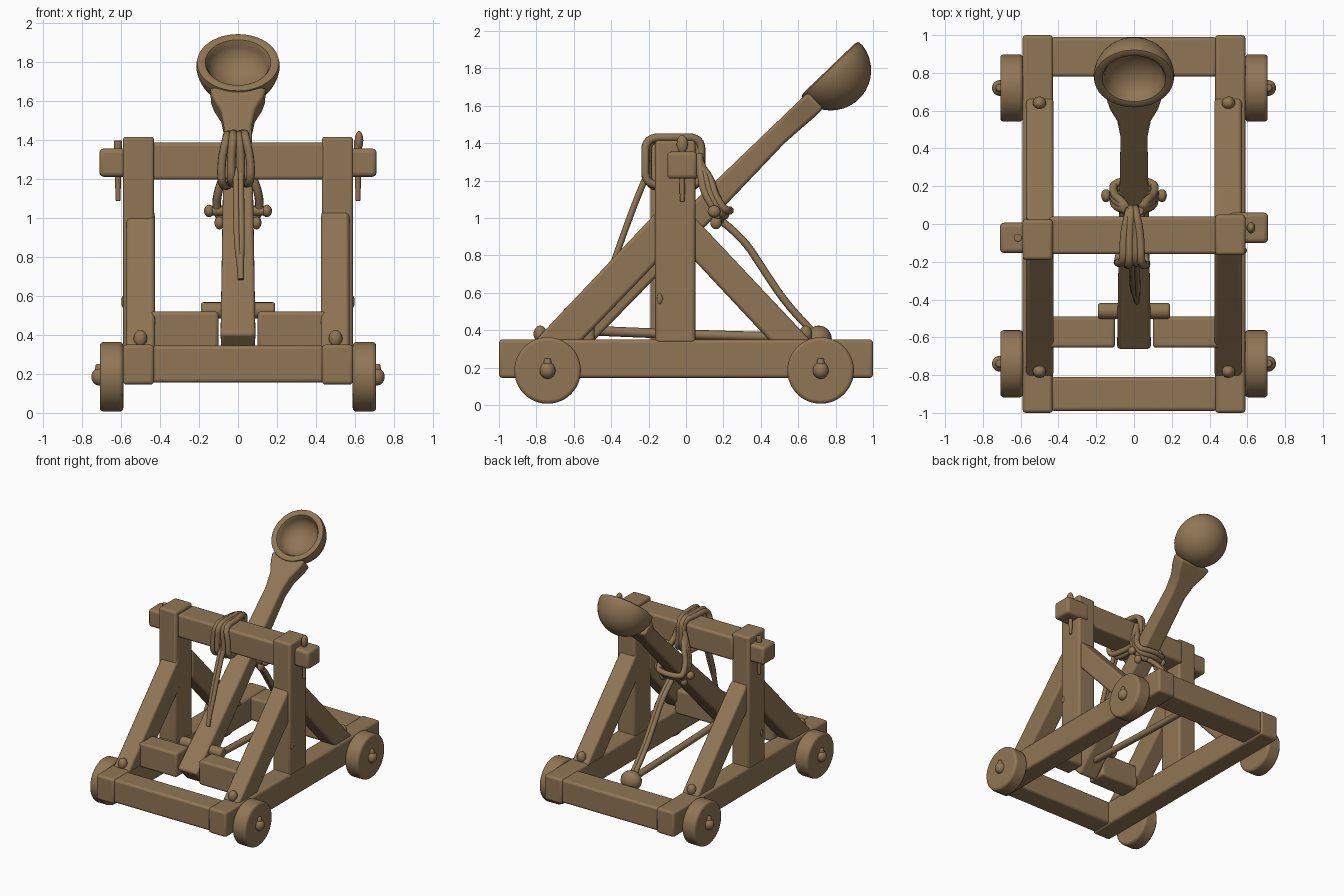
import bpy, bmesh, math
from mathutils import Matrix, Vector

if "Cube" in bpy.data.objects:
    bpy.data.objects.remove(bpy.data.objects["Cube"])

wood = bpy.data.materials.new("brown_wood")
wood.use_nodes = True
COLOUR = (0.28, 0.18, 0.09, 1)
wood.diffuse_color = COLOUR
wood.node_tree.nodes["Principled BSDF"].inputs["Base Color"].default_value = COLOUR


def finish(name, bm, bevel=0.0):
    bmesh.ops.recalc_face_normals(bm, faces=bm.faces)
    mesh = bpy.data.meshes.new(name)
    bm.to_mesh(mesh)
    bm.free()
    ob = bpy.data.objects.new(name, mesh)
    bpy.context.collection.objects.link(ob)
    mesh.materials.append(wood)
    if bevel:
        mod = ob.modifiers.new("worn_edges", "BEVEL")
        mod.width, mod.segments, mod.limit_method = bevel, 3, "ANGLE"
    bpy.ops.object.select_all(action="DESELECT")
    ob.select_set(True)
    bpy.context.view_layer.objects.active = ob
    bpy.ops.object.shade_smooth_by_angle(angle=math.radians(40))
    return ob


def prism(name, x0, x1, outline, bevel=0.018):
    """Extrude a (y, z) outline along x."""
    bm = bmesh.new()
    rings = [[bm.verts.new((x, y, z)) for y, z in outline] for x in (x0, x1)]
    bridge(bm, rings)
    return finish(name, bm, bevel)


def bridge(bm, rings, caps=True):
    n = len(rings[0])
    for a, b in zip(rings, rings[1:]):
        for i in range(n):
            j = (i + 1) % n
            bm.faces.new((a[i], a[j], b[j], b[i]))
    if caps:
        bm.faces.new(rings[0])
        bm.faces.new(rings[-1])


def beam(name, x0, x1, y0, y1, z0, z1, bevel=0.018):
    return prism(name, x0, x1, [(y0, z0), (y1, z0), (y1, z1), (y0, z1)], bevel)


def rod(name, centre, radius, length, axis="X", tip=None, bevel=0.012, sides=32):
    turn = Matrix.Rotation(math.pi / 2, 4, "Y") if axis == "X" else Matrix()
    bm = bmesh.new()
    bmesh.ops.create_cone(bm, cap_ends=True, segments=sides, radius1=radius,
                          radius2=radius if tip is None else tip, depth=length,
                          matrix=Matrix.Translation(centre) @ turn)
    return finish(name, bm, bevel)


def ball(name, centre, scale):
    bm = bmesh.new()
    bmesh.ops.create_uvsphere(bm, u_segments=20, v_segments=12, radius=1,
                              matrix=Matrix.Translation(centre) @ Matrix.Diagonal((*scale, 1)))
    return finish(name, bm)


def rope(name, points, radius, closed=False):
    curve = bpy.data.curves.new(name, "CURVE")
    curve.dimensions = "3D"
    curve.bevel_depth, curve.bevel_resolution = radius, 2
    curve.use_fill_caps = True
    line = curve.splines.new("NURBS")
    line.points.add(len(points) - 1)
    for p, co in zip(line.points, points):
        p.co = (*co, 1)
    line.order_u, line.resolution_u = 3, 6
    line.use_cyclic_u, line.use_endpoint_u = closed, not closed
    curve.materials.append(wood)
    ob = bpy.data.objects.new(name, curve)
    bpy.context.collection.objects.link(ob)
    bpy.ops.object.select_all(action="DESELECT")
    ob.select_set(True)
    bpy.context.view_layer.objects.active = ob
    bpy.ops.object.convert(target="MESH")
    bpy.ops.object.shade_smooth()


# Base frame
beam("front_sill", -0.44, 0.44, -0.99, -0.81, 0.155, 0.345)
beam("back_sill", -0.44, 0.44, 0.78, 0.99, 0.155, 0.345)

for side, s in (("left", 1), ("right", -1)):
    inner, outer = sorted((0.43 * s, 0.59 * s))
    beam(side + "_rail", inner, outer, -1, 1, 0.145, 0.35)

    # Posts and the diagonal braces leaning on them
    shift = 0.0 if s > 0 else -0.025
    beam(side + "_post", inner, outer, -0.165 + shift, 0.05 + shift, 0.33, 1.415)
    b0, b1 = sorted((0.425 * s, 0.572 * s))
    prism(side + "_front_brace", b0, b1,
          [(-0.82, 0.33), (-0.57, 0.33), (-0.14, 0.78), (-0.14, 1.05)])
    prism(side + "_back_brace", b0, b1,
          [(0.68, 0.33), (0.46, 0.33), (0.02, 0.80), (0.02, 1.03)])
    for end, y in (("front", -0.78), ("back", 0.64)):
        ball(f"{side}_{end}_brace_peg", (0.5 * s, y, 0.38), (0.035, 0.035, 0.045))
    ball(side + "_post_nail", (0.588 * s, -0.14, 0.57), (0.01, 0.014, 0.03))

    # Tenon of the top beam with its locking pin
    t0, t1 = sorted((0.5 * s, 0.71 * s))
    ty = -0.02 if s > 0 else -0.073
    beam(side + "_tenon", t0, t1, ty - 0.08, ty + 0.08, 1.21, 1.355, 0.022)
    rod(side + "_pin", (0.615 * s, ty, 1.24), 0.012, 0.31, "Z", 0.022, 0.006, 12)
    if s > 0:
        ball("pin_head", (0.62, ty, 1.395), (0.022, 0.03, 0.05))

    # Wheels and hub pegs
    for end, y in (("front", -0.74), ("back", 0.72)):
        rod(f"{side}_{end}_wheel", (0.648 * s, y, 0.185), 0.178, 0.12, bevel=0.018, sides=48)
        ball(f"{side}_{end}_hub", (0.71 * s, y, 0.185), (0.042, 0.042, 0.045))
        rod(f"{side}_{end}_hub_tip", (0.712 * s, y, 0.225), 0.026, 0.05, "Z", 0.016, 0.006, 12)

    # Lower crossbar, split around the foot of the arm
    c0, c1 = sorted((0.1 * s, 0.45 * s))
    beam(side + "_crossbar", c0, c1, -0.655, -0.49, 0.32, 0.52)

beam("top_beam", -0.45, 0.45, -0.16, 0.04, 1.195, 1.385)
rod("pivot_peg", (0, -0.46, 0.525), 0.042, 0.38, sides=20)

# Throwing arm: sections of (distance along arm, half width, thickness)
along = Vector((0, 0.722, 0.692))
up = Vector((0, -along.z, along.y))
cup_centre = Vector((0, 0.775, 1.79))
bm = bmesh.new()
rings = []
for dist, w, t in ((-2.0, 0.09, 0.17), (-1.1, 0.08, 0.14), (-0.45, 0.072, 0.11),
                   (-0.33, 0.09, 0.115), (-0.24, 0.13, 0.12), (-0.17, 0.148, 0.12)):
    at = cup_centre + along * dist
    rings.append([bm.verts.new(at + Vector((x, 0, 0)) + up * v)
                  for x, v in ((-w, 0), (w, 0), (w * 0.95, -t), (-w * 0.95, -t))])
bridge(bm, rings)
finish("throwing_arm", bm, 0.018)

# Cup: outer hemisphere, rounded rim and inner hollow turned about the arm normal
profile = [(0.215 * math.sin(a), -0.215 * math.cos(a))
           for a in (math.radians(d) for d in range(5, 91, 10))]
profile += [(0.21, 0.008), (0.19, 0.015), (0.168, 0.008)]
profile += [(0.158 * math.cos(a), -0.12 * math.sin(a))
            for a in (math.radians(d) for d in range(5, 86, 10))]
frame = Matrix((Vector((1, 0, 0)), along, up)).transposed()
bm = bmesh.new()
N = 40
rings = [[bm.verts.new(cup_centre + frame @ Vector(
    (r * math.cos(k * math.tau / N), r * math.sin(k * math.tau / N), h)))
    for k in range(N)] for r, h in profile]
bridge(bm, rings)
finish("cup", bm)

# Rope coils around the top beam
for i, x in enumerate((-0.055, -0.025, 0.005, 0.035)):
    g = 0.012 * (i % 2)
    tilt = 0.02 * (i - 1.5)
    y0, y1, z0, z1 = -0.205 - g, 0.07 + g, 1.165 + g, 1.425 + g / 2
    rope(f"beam_coil_{i}", [(x + tilt, y0, z0), (x + tilt, y0, 1.3), (x, y0, z1),
                            (x, -0.06, z1), (x - tilt, y1, z1), (x - tilt, y1, 1.3),
                            (x, y1, z0), (x, -0.06, z0)], 0.022, True)

# Rope sling holding the arm beneath the beam
for i in range(3):
    d = 0.025 * i
    sling = [(0.03, 0.07, 1.34 - d), (0.07, 0.08 + d, 1.22), (0.105, 0.10 + d, 1.13),
             (0.112, 0.15 + d, 1.05), (0.09, 0.17 + d, 0.99 + d), (0, 0.19 + d, 0.99 + d)]
    rope(f"arm_sling_{i}", sling + [(-x, y, z) for x, y, z in sling[-2::-1]], 0.022)
rod("sling_peg", (0, 0.15, 1.035), 0.024, 0.3, sides=16)
for s in (-1, 1):
    ball("sling_peg_knob", (0.148 * s, 0.15, 1.035), (0.026, 0.034, 0.032))
    ball("sling_knot", (0.095 * s, 0.16, 0.975), (0.025, 0.03, 0.035))

# Loose rope in front, and the draw rope behind running to the back knot
for x in (-0.01, 0.014):
    rope("front_rope", [(x, -0.2, 1.25), (x, -0.25, 1.14), (x + 0.005, -0.35, 0.87),
                        (0.012, -0.39, 0.75), (0.015, -0.41, 0.685)], 0.017)
    rope("draw_rope", [(x, 0.17, 1.0), (x, 0.3, 0.9), (x, 0.41, 0.73),
                       (x, 0.55, 0.52), (x, 0.68, 0.39)], 0.02)
rope("floor_rope", [(0, 0.7, 0.36), (0, 0.1, 0.37), (0, -0.55, 0.4)], 0.026)
ball("back_knot", (0, 0.71, 0.35), (0.085, 0.07, 0.075))
